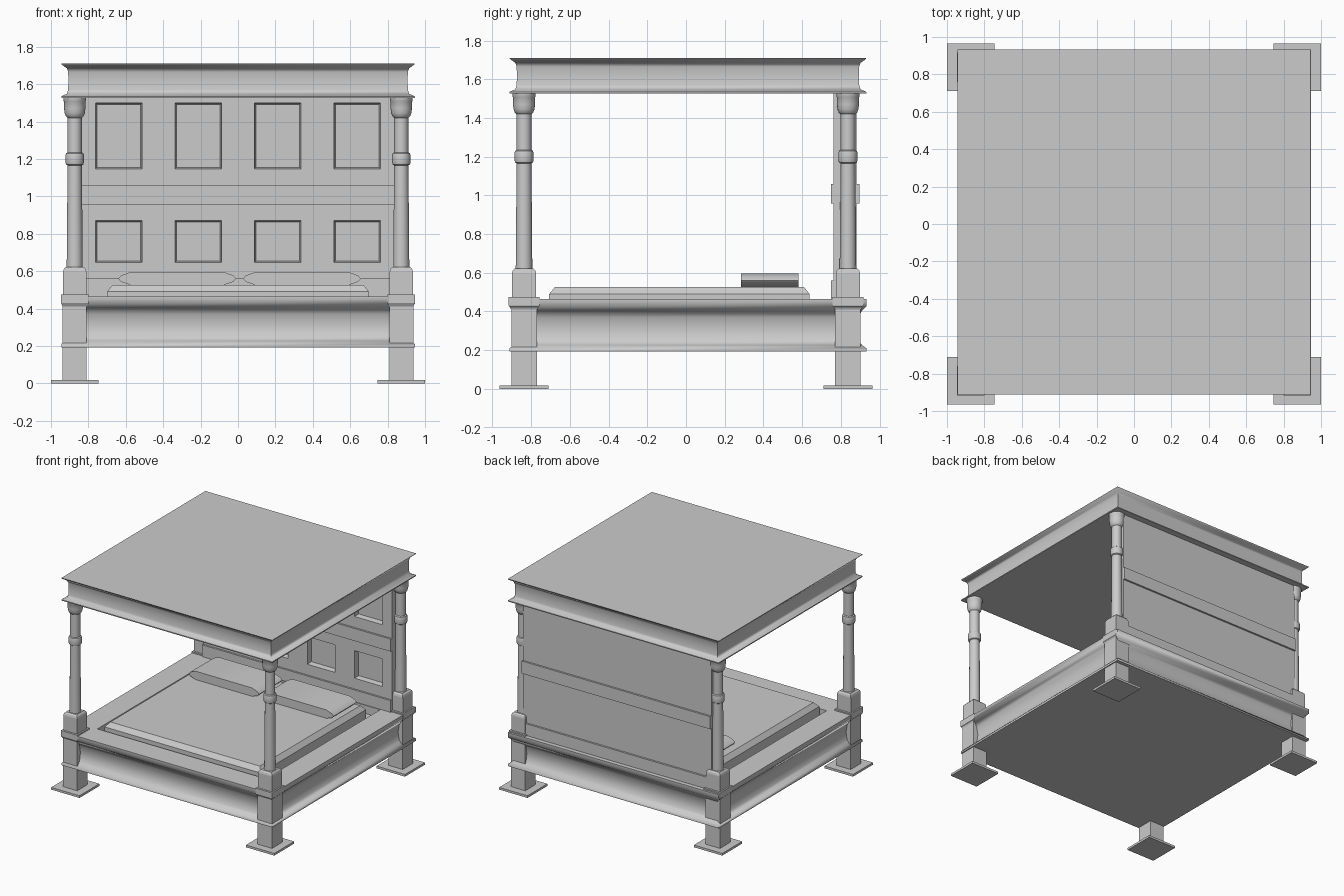
import bpy, bmesh, math

if "Cube" in bpy.data.objects:
    bpy.data.objects.remove(bpy.data.objects["Cube"])

PX, PY = 0.873, 0.837          # post centres
CY = 0.01                      # centre of canopy and bed frame in y


def finish(bm, name, smooth=None):
    bmesh.ops.recalc_face_normals(bm, faces=bm.faces)
    me = bpy.data.meshes.new(name)
    bm.to_mesh(me)
    bm.free()
    ob = bpy.data.objects.new(name, me)
    bpy.context.collection.objects.link(ob)
    if smooth:
        bpy.ops.object.select_all(action='DESELECT')
        ob.select_set(True)
        bpy.context.view_layer.objects.active = ob
        bpy.ops.object.shade_smooth_by_angle(angle=math.radians(smooth))
    return ob


def add_loft(bm, rings):
    """Bridge a list of equal-length rings and cap both ends."""
    rows = [[bm.verts.new(p) for p in r] for r in rings]
    n = len(rows[0])
    for a, b in zip(rows, rows[1:]):
        for i in range(n):
            j = (i + 1) % n
            bm.faces.new((a[i], a[j], b[j], b[i]))
    bm.faces.new(rows[0][::-1])
    bm.faces.new(rows[-1])


def rect(cx, cy, hx, hy, z):
    return [(cx - hx, cy - hy, z), (cx + hx, cy - hy, z),
            (cx + hx, cy + hy, z), (cx - hx, cy + hy, z)]


def rect_loft(name, cx, cy, profile, smooth=None):
    """profile: (half x, half y, z)"""
    bm = bmesh.new()
    add_loft(bm, [rect(cx, cy, *p) for p in profile])
    return finish(bm, name, smooth)


def box(name, x0, x1, y0, y1, z0, z1):
    hx, hy = (x1 - x0) / 2, (y1 - y0) / 2
    return rect_loft(name, (x0 + x1) / 2, (y0 + y1) / 2, [(hx, hy, z0), (hx, hy, z1)])


def moulding(name, profile):
    """profile: (inset from outer edge, z)"""
    return rect_loft(name, 0, CY, [(0.945 - i, 0.922 - i, z) for i, z in profile], 60)


# canopy with coved edge
moulding("canopy", [(0, 1.527), (0, 1.535), (0.03, 1.548), (0.037, 1.57), (0.038, 1.62),
                    (0.037, 1.665), (0.03, 1.685), (0.005, 1.702), (0, 1.71)])

# bed frame: coved rails, flat top, shallow well for the mattress
moulding("bed_frame", [(0, 0.193), (0, 0.21), (0.022, 0.226), (0.04, 0.25), (0.05, 0.31),
                       (0.04, 0.37), (0.022, 0.405), (0, 0.425), (0, 0.465),
                       (0.19, 0.465), (0.19, 0.40)])

# mattress
rect_loft("mattress", 0, -0.034, [(0.70, 0.673, 0.40), (0.70, 0.673, 0.49),
                                  (0.67, 0.643, 0.527)])

# pillows: lens-shaped outline extruded along y
outline = [(-0.315, 0.56), (-0.30, 0.577), (-0.25, 0.595), (0.25, 0.595), (0.30, 0.577),
           (0.315, 0.56), (0.30, 0.543), (0.25, 0.526), (-0.25, 0.526), (-0.30, 0.543)]
for name, cx in (("left_pillow", -0.325), ("right_pillow", 0.342)):
    bm = bmesh.new()
    add_loft(bm, [[(cx + x, y, z) for x, z in outline] for y in (0.284, 0.582)])
    finish(bm, name, 40)

# posts: foot plate, square block, collar and turned column
turned = [(0.043, 0.60), (0.042, 0.75), (0.038, 1.165), (0.046, 1.17), (0.049, 1.18),
          (0.049, 1.22), (0.046, 1.23), (0.038, 1.235), (0.038, 1.42), (0.047, 1.427),
          (0.054, 1.445), (0.057, 1.47), (0.058, 1.507), (0.060, 1.51), (0.060, 1.53)]
for fb, sy in (("front", -1), ("back", 1)):
    for lr, sx in (("left", -1), ("right", 1)):
        tag, x, y = f"{fb}_{lr}", sx * PX, sy * PY
        rect_loft(tag + "_foot", x, y, [(0.127, 0.127, 0), (0.127, 0.127, 0.018)])
        rect_loft(tag + "_post_block", x, y,
                  [(0.064, 0.066, 0.015), (0.064, 0.066, 0.47), (0.062, 0.063, 0.475),
                   (0.062, 0.063, 0.597), (0.058, 0.059, 0.612), (0.048, 0.049, 0.622)])
        rect_loft(tag + "_post_collar", x, y,
                  [(0.064, 0.066, 0.41), (0.074, 0.079, 0.43), (0.074, 0.079, 0.475)])
        bm = bmesh.new()
        add_loft(bm, [[(x + r * math.cos(t * math.tau / 24), y + r * math.sin(t * math.tau / 24), z)
                       for t in range(24)] for r, z in turned])
        finish(bm, tag + "_column", 40)

# headboard with eight recessed panels
head = box("headboard", -0.845, 0.845, 0.763, 0.882, 0.46, 1.53)
bm = bmesh.new()
for z0, z1 in ((1.147, 1.5), (0.647, 0.87)):
    for cx in (-0.637, -0.212, 0.212, 0.637):
        zc, hz = (z0 + z1) / 2, (z1 - z0) / 2
        add_loft(bm, [[(cx + a * (0.125 - d), y, zc + b * (hz - d))
                       for a, b in ((-1, -1), (1, -1), (1, 1), (-1, 1))]
                      for y, d in ((0.743, -0.004), (0.803, 0.008))])
cutter = finish(bm, "panel_cutter")
cutter.hide_render = True
cutter.hide_set(True)
mod = head.modifiers.new("panels", 'BOOLEAN')
mod.operation, mod.solver, mod.object = 'DIFFERENCE', 'EXACT', cutter
bpy.context.view_layer.objects.active = head
bpy.ops.object.modifier_apply(modifier=mod.name)
bpy.data.objects.remove(cutter)

# headboard cross rails
box("headboard_middle_rail", -0.845, 0.845, 0.748, 0.897, 0.957, 1.058)
box("headboard_bottom_rail", -0.845, 0.845, 0.748, 0.897, 0.455, 0.56)
